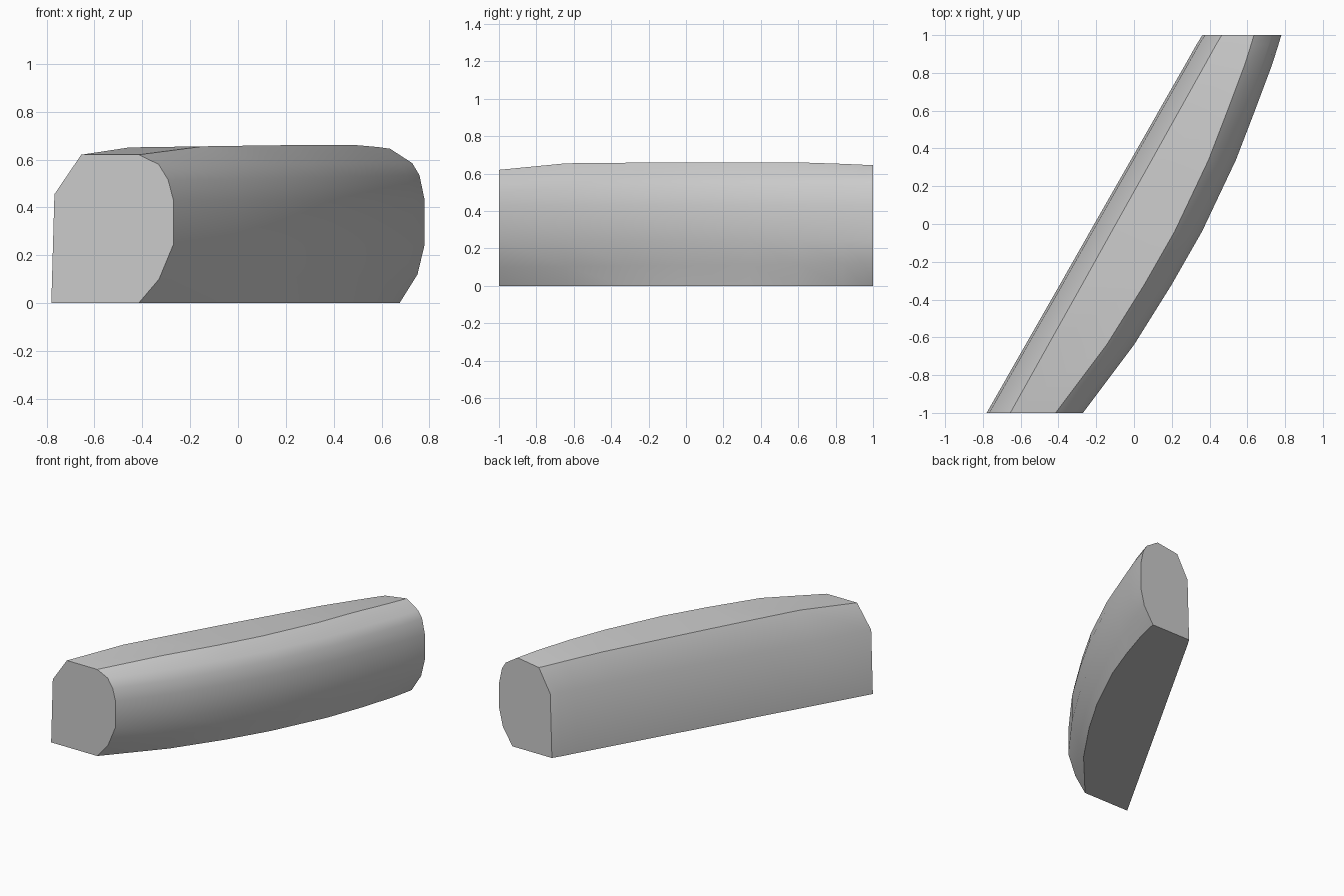
import bpy, bmesh, math

cube = bpy.data.objects.get("Cube")
if cube:
    bpy.data.objects.remove(cube, do_unlink=True)

# One plain grey
grey = bpy.data.materials.new("light grey")
grey.use_nodes = True
colour = (0.6, 0.6, 0.6, 1)
grey.diffuse_color = colour
grey.node_tree.nodes["Principled BSDF"].inputs["Base Color"].default_value = colour

# Stations along the length: y, flat wall x, bowed side x, top height, underside inset
stations = [
    (-1.00, -0.78, -0.27, 0.62, 0.145),
    (-0.64, -0.575, 0.00, 0.655, 0.10),
    (-0.32, -0.392, 0.20, 0.658, 0.08),
    (-0.04, -0.233, 0.36, 0.66, 0.074),
    (0.34, -0.016, 0.54, 0.66, 0.07),
    (0.60, 0.132, 0.64, 0.66, 0.075),
    (0.84, 0.269, 0.73, 0.652, 0.09),
    (0.95, 0.331, 0.765, 0.647, 0.10),
    (1.00, 0.362, 0.78, 0.645, 0.105),
]


def section(y, wall, side, top, inset):
    """Closed outline: flat wall, chamfer, top, rounded bowed side, underside."""
    t = (y + 1) / 2
    ridge = top - 0.025 * t
    return [
        (wall, 0), (wall + 0.013, 0.455),
        (wall + 0.125 - 0.022 * t, ridge),
        (side - 0.145, top),
        (side - 0.062 + 0.01 * t, 0.58 + 0.005 * t),
        (side - 0.022, 0.515 + 0.02 * t),
        (side, 0.43), (side, 0.245),
        (side - 0.06 + 0.03 * t, 0.10 + 0.02 * t),
        (side - inset, 0),
    ]


# Loft the sections into one closed body with flat ends
bm = bmesh.new()
rings = [[bm.verts.new((x, s[0], z)) for x, z in section(*s)] for s in stations]
count = len(rings[0])
for a, b in zip(rings, rings[1:]):
    for i in range(count):
        j = (i + 1) % count
        bm.faces.new((a[i], a[j], b[j], b[i]))
bm.faces.new(rings[0])
bm.faces.new(rings[-1])
bmesh.ops.recalc_face_normals(bm, faces=bm.faces)

mesh = bpy.data.meshes.new("curved_block")
bm.to_mesh(mesh)
bm.free()
mesh.materials.append(grey)
block = bpy.data.objects.new("curved_block", mesh)
bpy.context.collection.objects.link(block)

# Smooth the bowed side, keep the chamfer and ends crisp
bpy.ops.object.select_all(action="DESELECT")
block.select_set(True)
bpy.context.view_layer.objects.active = block
bpy.ops.object.shade_smooth_by_angle(angle=math.radians(34))
